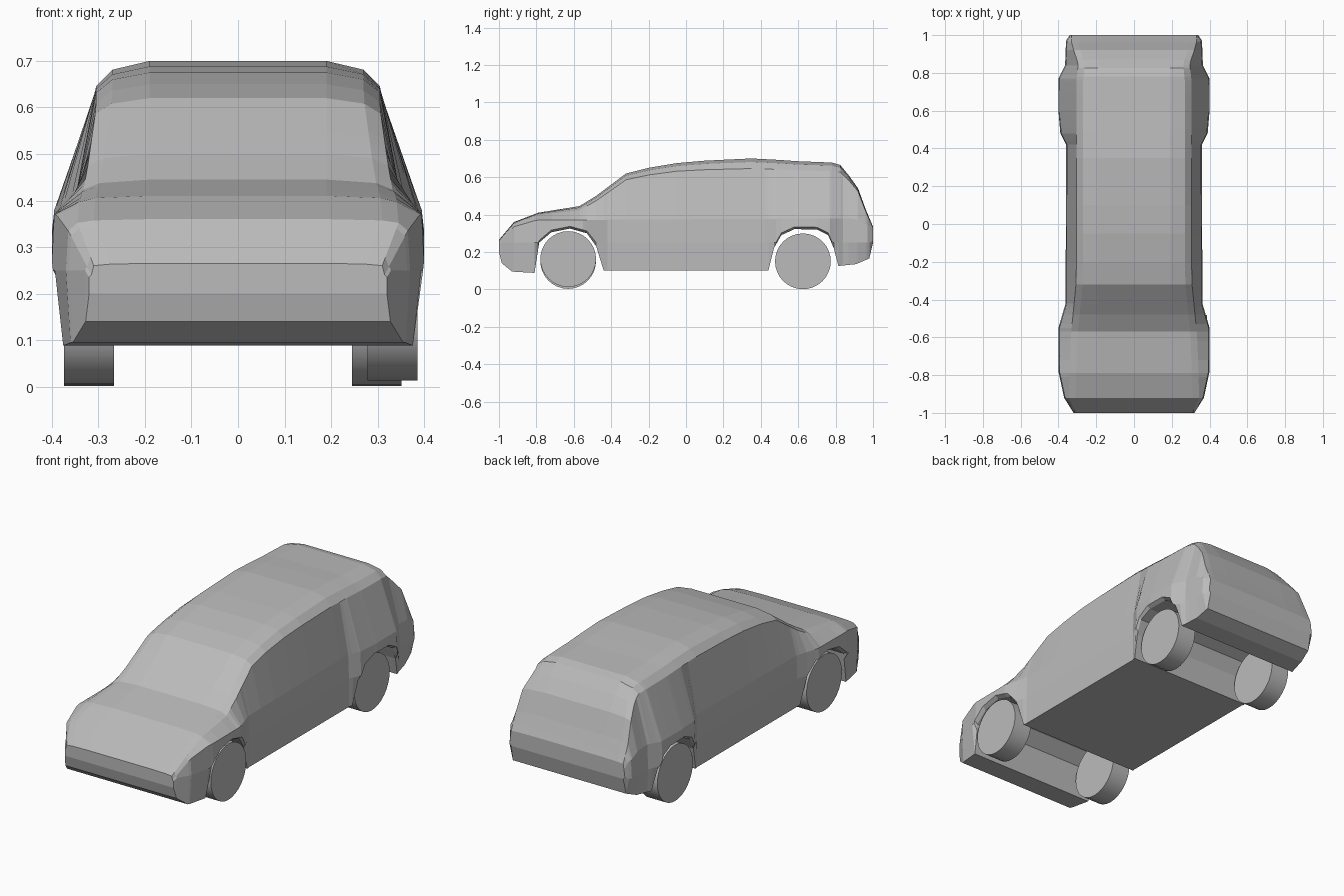
import bpy
import bmesh
import math
from mathutils import Matrix, Vector

cube = bpy.data.objects.get("Cube")
if cube:
    bpy.data.objects.remove(cube, do_unlink=True)

# Single plain grey
grey = bpy.data.materials.new("plain_grey")
grey.use_nodes = True
grey.diffuse_color = (0.5, 0.5, 0.5, 1)
grey.node_tree.nodes["Principled BSDF"].inputs["Base Color"].default_value = (0.5, 0.5, 0.5, 1)


def finish(name, bm):
    """Turn a bmesh into a named object with the body colour."""
    bmesh.ops.recalc_face_normals(bm, faces=bm.faces)
    mesh = bpy.data.meshes.new(name)
    bm.to_mesh(mesh)
    bm.free()
    mesh.materials.append(grey)
    obj = bpy.data.objects.new(name, mesh)
    bpy.context.collection.objects.link(obj)
    return obj


def sample(curve, y):
    """Read a polyline of (y, value) pairs at position y."""
    if y <= curve[0][0]:
        return curve[0][1]
    for (start, low), (end, high) in zip(curve, curve[1:]):
        if y <= end:
            return low + (high - low) * (y - start) / (end - start)
    return curve[-1][1]


# Underside with the two wheel arches
underside = [(-1, .2), (-.985, .14), (-.93, .095), (-.81, .088), (-.785, .25),
             (-.72, .305), (-.62, .325), (-.53, .3), (-.48, .23), (-.44, .1),
             (.44, .1), (.47, .22), (.51, .29), (.58, .322), (.7, .32),
             (.76, .29), (.79, .22), (.815, .125), (.91, .135), (.98, .165), (1, .25)]

# Bonnet, windscreen, roof and tailgate
topline = [(-1, .265), (-.92, .36), (-.79, .41), (-.57, .445), (-.48, .5),
           (-.4, .56), (-.32, .62), (-.2, .65), (-.05, .675), (.1, .688),
           (.35, .7), (.5, .692), (.6, .685), (.78, .678), (.825, .665),
           (.87, .61), (.92, .54), (.96, .43), (.985, .37), (1, .335)]

# Half widths and heights of the lengthwise body lines
side_width = [(-1, .32), (-.92, .37), (-.78, .4), (-.55, .4), (-.42, .362),
              (.42, .36), (.48, .39), (.6, .4), (.77, .4), (.84, .365), (.97, .36), (1, .34)]
sill_width = [(-1, .32), (-.92, .36), (-.78, .38), (-.55, .38), (-.42, .36),
              (.42, .36), (.5, .38), (.77, .38), (.84, .36), (1, .33)]
shoulder_width = [(-1, .31), (-.92, .345), (-.6, .335), (-.45, .32),
                  (-.3, .305), (.75, .305), (.85, .295), (.95, .33), (1, .33)]
belt_height = [(-1, .24), (-.92, .335), (-.8, .37), (.9, .38), (.98, .34), (1, .3)]
shoulder_drop = [(-1, .005), (-.6, .02), (-.3, .035), (.3, .055), (.8, .045), (.9, .02), (1, .005)]


def section(y):
    """Cross-section ring: one half from sill to crown, then its mirror."""
    low, high = sample(underside, y), sample(topline, y)
    drop = sample(shoulder_drop, y)
    shoulder = high - drop
    belt = min(sample(belt_height, y), shoulder - .004)
    waist = min(max(.25, low + .012), belt - .005)
    side = sample(side_width, y)
    edge = sample(shoulder_width, y)
    half = [(sample(sill_width, y), low), (side, waist), (side - .005, belt),
            (edge, shoulder), (edge - .035, high - drop * .35), (.19, high)]
    return half + [(-x, z) for x, z in reversed(half)]


# Body shell lofted through the cross-sections
bm = bmesh.new()
stations = sorted({y for line in (underside, topline, side_width) for y, value in line})
rings = [[bm.verts.new((x, y, z)) for x, z in section(y)] for y in stations]
for ring, following in zip(rings, rings[1:]):
    count = len(ring)
    for i in range(count):
        j = (i + 1) % count
        bm.faces.new((ring[i], ring[j], following[j], following[i]))
bm.faces.new(rings[0])
bm.faces.new(rings[-1])
finish("car_body", bm)


def wheel(name, x, y, z):
    """Plain closed cylinder lying across the car."""
    bm = bmesh.new()
    turn = Matrix.Rotation(math.pi / 2, 4, "Y")
    bmesh.ops.create_cone(bm, cap_ends=True, segments=32, radius1=.149, radius2=.149,
                          depth=.107, matrix=Matrix.Translation(Vector((x, y, z))) @ turn)
    obj = finish(name, bm)
    bpy.context.view_layer.objects.active = obj
    bpy.ops.object.select_all(action="DESELECT")
    obj.select_set(True)
    bpy.ops.object.shade_smooth_by_angle(angle=math.radians(30))


# Wheels, with slightly uneven placement on the left
wheel("front_left_wheel", .332, -.63, .162)
wheel("front_right_wheel", -.32, -.63, .152)
wheel("rear_left_wheel", .298, .625, .15)
wheel("rear_right_wheel", -.32, .625, .15)
